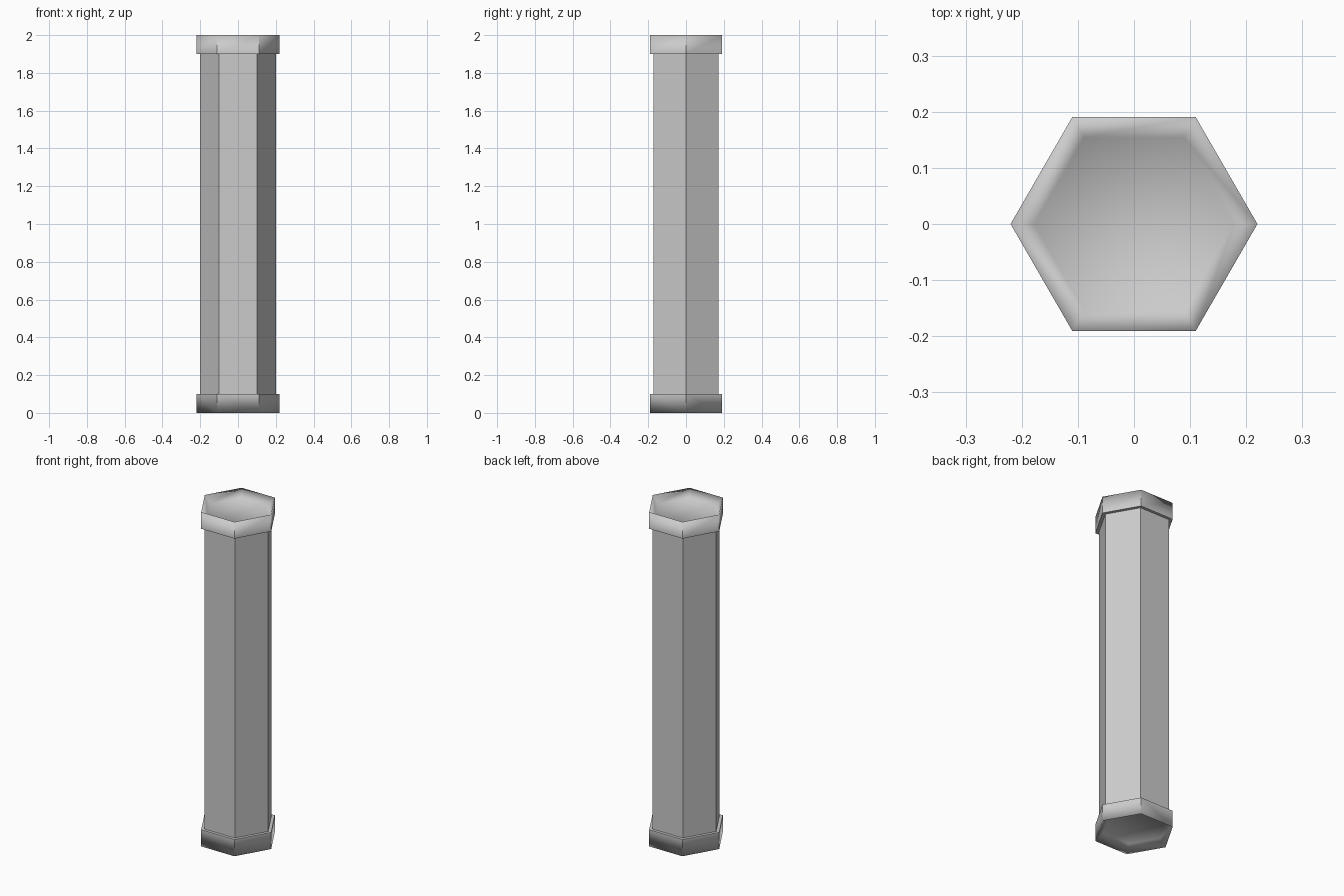
import bpy, bmesh, math

if "Cube" in bpy.data.objects:
    bpy.data.objects.remove(bpy.data.objects["Cube"])

SIDES = 6


def hex_loft(name, profile, smooth=False):
    """Stack hexagonal rings from (radius, z) pairs and close both ends."""
    bm = bmesh.new()
    rings = []
    for r, z in profile:
        rings.append([bm.verts.new((r * math.cos(i * math.tau / SIDES),
                                    r * math.sin(i * math.tau / SIDES), z))
                      for i in range(SIDES)])
    for a, b in zip(rings, rings[1:]):
        for i in range(SIDES):
            j = (i + 1) % SIDES
            bm.faces.new((a[i], a[j], b[j], b[i]))
    bm.faces.new(rings[0][::-1])
    bm.faces.new(rings[-1])
    bmesh.ops.recalc_face_normals(bm, faces=bm.faces)
    if smooth:
        for f in bm.faces:
            f.smooth = True
        # Keep the upright corners and the inner lip crisp
        for e in bm.edges:
            d = (e.verts[0].co - e.verts[1].co).normalized()
            lip = all(v in rings[0] + rings[1] for v in e.verts)
            e.smooth = not (abs(d.z) > 0.99 or lip)
    mesh = bpy.data.meshes.new(name)
    bm.to_mesh(mesh)
    bm.free()
    obj = bpy.data.objects.new(name, mesh)
    bpy.context.collection.objects.link(obj)
    return obj


# Hexagonal shaft
hex_loft("shaft", [(0.20, 0.09), (0.20, 1.91)])

# End collars: flat lip, straight band, sloped wall into a shallow recess
for name, end, s in (("bottom_collar", 0.0, 1), ("top_collar", 2.0, -1)):
    hex_loft(name, [(0.19, end + s * 0.10),
                    (0.22, end + s * 0.10),
                    (0.22, end),
                    (0.178, end + s * 0.04)], smooth=True)
